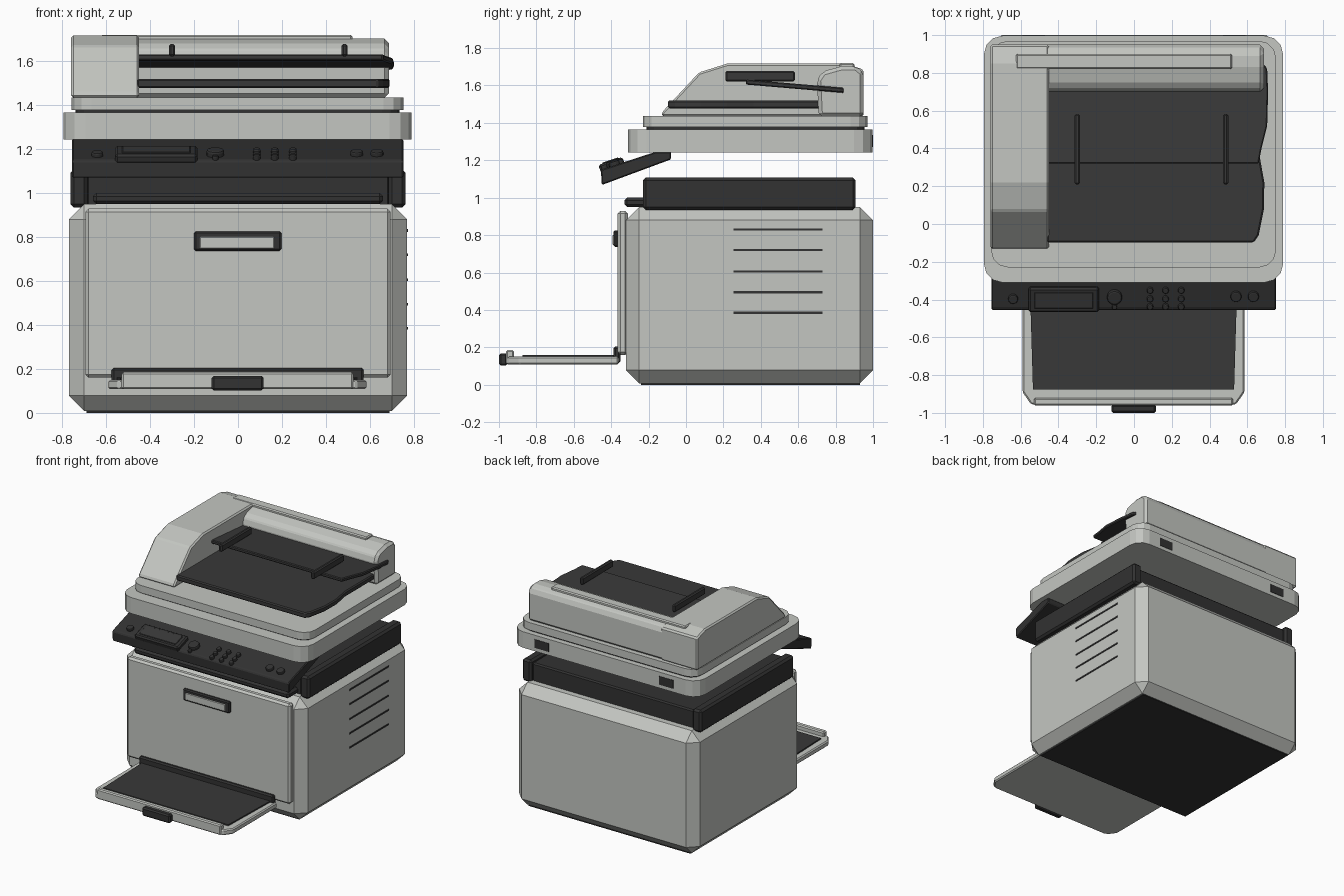
import bpy, bmesh, math
from mathutils import Matrix, Vector

if "Cube" in bpy.data.objects:
    bpy.data.objects.remove(bpy.data.objects["Cube"])


def material(name, c):
    m = bpy.data.materials.new(name)
    m.diffuse_color = (*c, 1)
    m.use_nodes = True
    m.node_tree.nodes["Principled BSDF"].inputs["Base Color"].default_value = m.diffuse_color
    return m


LIGHT = material("light_grey", (0.55, 0.565, 0.535))
DARK = material("charcoal", (0.04, 0.04, 0.04))
BLACK = material("dark_charcoal", (0.032, 0.032, 0.032))


def finish(name, bm, mat, bevel=0, segs=1, smooth=False):
    bmesh.ops.recalc_face_normals(bm, faces=bm.faces)
    if bevel:
        edges = [e for e in bm.edges if e.calc_face_angle(0) > 0.5]
        bmesh.ops.bevel(bm, geom=edges, offset=bevel, segments=segs,
                        profile=0.5, affect='EDGES', clamp_overlap=True)
    me = bpy.data.meshes.new(name)
    bm.to_mesh(me)
    bm.free()
    me.materials.append(mat)
    ob = bpy.data.objects.new(name, me)
    bpy.context.collection.objects.link(ob)
    return ob


def prism(name, pts, lo, hi, mat, bevel=0, segs=1, axis='Z', lift=None):
    """Extrude an outline: XY outline along Z, or YZ outline along X."""
    bm = bmesh.new()
    put = (lambda p, t: (p[0], p[1], t)) if axis == 'Z' else (lambda p, t: (t, p[0], p[1]))
    a = [bm.verts.new(put(p, lo)) for p in pts]
    b = [bm.verts.new(put(p, hi)) for p in pts]
    n = len(pts)
    bm.faces.new(a[::-1])
    bm.faces.new(b)
    for i in range(n):
        j = (i + 1) % n
        bm.faces.new((a[i], a[j], b[j], b[i]))
    if lift:
        for v in bm.verts:
            v.co.z += lift(v.co)
    return finish(name, bm, mat, bevel, segs)


def box(name, x, y, z, mat, bevel=0, segs=1):
    pts = [(x[0], y[0]), (x[1], y[0]), (x[1], y[1]), (x[0], y[1])]
    return prism(name, pts, z[0], z[1], mat, bevel, segs)


def rounded(x0, x1, y0, y1, r, steps=3):
    pts = []
    for k, (cx, cy) in enumerate([(x1 - r, y1 - r), (x0 + r, y1 - r), (x0 + r, y0 + r), (x1 - r, y0 + r)]):
        for i in range(steps + 1):
            a = math.pi / 2 * (k + i / steps)
            pts.append((cx + r * math.cos(a), cy + r * math.sin(a)))
    return pts


# Main body, base plate and side vents
box("body", (-0.77, 0.77), (-0.32, 1.0), (0.008, 0.95), LIGHT, 0.07)
box("base_plate", (-0.69, 0.69), (-0.24, 0.93), (0, 0.012), BLACK)
for i, z in enumerate((0.83, 0.72, 0.605, 0.495, 0.385)):
    box(f"side_vent_{i}", (0.765, 0.774), (0.255, 0.73), (z - 0.006, z + 0.006), BLACK)

# Front door with handle
box("front_door", (-0.695, 0.695), (-0.365, -0.31), (0.16, 0.93), LIGHT, 0.015)
box("door_handle_frame", (-0.2, 0.197), (-0.387, -0.36), (0.737, 0.826), BLACK, 0.008)
box("door_handle_inset", (-0.175, 0.165), (-0.392, -0.38), (0.747, 0.802), LIGHT, 0.004)

# Dark collar above the body
box("collar_core", (-0.69, 0.69), (-0.21, 0.885), (0.93, 1.085), BLACK, 0.01)
for s, side in ((-1, "left"), (1, "right")):
    xs = sorted((s * 0.685, s * 0.762))
    box(f"collar_rail_{side}", xs, (-0.23, 0.907), (0.935, 1.107), BLACK, 0.015)
box("collar_front_lip", (-0.66, 0.66), (-0.33, -0.2), (0.95, 1.0), BLACK, 0.015)

# Paper output tray, folded down at the front
outline = [(-0.59, -0.36), (-0.59, -0.89), (-0.545, -0.955), (0.54, -0.955), (0.585, -0.89), (0.585, -0.36)]
prism("front_tray", outline, 0.108, 0.15, LIGHT, 0.008)
prism("tray_sheet", [(-0.55, -0.37), (-0.535, -0.875), (0.53, -0.875), (0.545, -0.37)], 0.14, 0.16, DARK)
box("tray_hinge_bar", (-0.575, 0.572), (-0.388, -0.35), (0.115, 0.205), BLACK, 0.01)
box("tray_front_rail", (-0.53, 0.525), (-0.962, -0.92), (0.108, 0.185), LIGHT, 0.008)
box("tray_pull_tab", (-0.12, 0.117), (-1.0, -0.955), (0.102, 0.168), BLACK, 0.01)

# Sloped control panel
prism("control_panel", [(-0.45, 1.068), (-0.455, 1.145), (-0.44, 1.155), (-0.16, 1.246), (-0.08, 1.246),
                        (-0.08, 1.205)], -0.755, 0.752, BLACK, 0.006, 1, 'X')
TILT = math.atan(0.339)


def on_panel(ob, x, y, up=0):
    """Place a part, modelled at the origin, on the sloping panel face."""
    ob.data.transform(Matrix.Translation((x, y, 1.152 + 0.339 * (y + 0.455)))
                      @ Matrix.Rotation(TILT, 4, 'X') @ Matrix.Translation((0, 0, up)))


def button(name, x, y, r, h):
    bm = bmesh.new()
    bmesh.ops.create_cone(bm, cap_ends=True, segments=16, radius1=r, radius2=r, depth=h * 2)
    ob = finish(name, bm, BLACK, h * 0.4, 2)
    on_panel(ob, x, y)


on_panel(box("display_frame", (-0.187, 0.187), (-0.068, 0.068), (-0.02, 0.026), BLACK, 0.01), -0.372, -0.396)
on_panel(box("display_screen", (-0.155, 0.155), (-0.045, 0.045), (0, 0.031), DARK, 0.003), -0.372, -0.396)
button("small_button", -0.64, -0.395, 0.026, 0.018)
button("dial", -0.103, -0.385, 0.04, 0.025)
button("dial_pointer", -0.103, -0.438, 0.014, 0.015)
for i, x in enumerate((0.085, 0.167, 0.25)):
    for j, y in enumerate((-0.35, -0.395, -0.436)):
        button(f"key_{i}_{j}", x, y, 0.017, 0.018)
for i, x in enumerate((0.54, 0.632)):
    button(f"start_button_{i}", x, -0.382, 0.029, 0.018)

# Scanner bed, seam, lid and rear hinges
prism("scanner_bed", rounded(-0.795, 0.79, -0.31, 0.997, 0.1), 1.243, 1.366, LIGHT)
prism("lid_seam", rounded(-0.74, 0.735, -0.21, 0.955, 0.08), 1.36, 1.385, BLACK)
prism("scanner_lid", rounded(-0.757, 0.752, -0.23, 0.97, 0.09), 1.378, 1.436, LIGHT, )
for s, side in ((-1, "left"), (1, "right")):
    box(f"rear_hinge_{side}", (s * 0.53 - 0.06, s * 0.53 + 0.06), (0.99, 1.0), (1.27, 1.335), BLACK)

# Document feeder: tall left housing and rear housing
prism("feeder_left_housing", [(-0.13, 1.434), (-0.13, 1.455), (0.07, 1.67), (0.22, 1.717), (0.85, 1.717), (0.95, 1.685),
                              (0.95, 1.434)], -0.76, -0.45, LIGHT, 0.025, 1, 'X')
prism("feeder_rear_housing", [(0.71, 1.434), (0.70, 1.63), (0.73, 1.675), (0.83, 1.703), (0.91, 1.703), (0.95, 1.67),
                              (0.95, 1.434)], -0.5, 0.687, LIGHT, 0.02, 1, 'X')
box("feeder_top_strip", (-0.625, 0.52), (0.82, 0.9), (1.69, 1.72), LIGHT, 0.008)

# Feeder paper trays with wavy right edge, and paper guides
prism("lower_feeder_tray", [(-0.46, -0.097), (0.635, -0.097), (0.66, -0.06), (0.688, 0.08), (0.69, 0.22), (0.665, 0.36),
                            (0.665, 0.72), (-0.46, 0.72)], 1.478, 1.52, DARK, 0.008)
prism("upper_feeder_tray", [(-0.46, 0.32), (0.66, 0.32), (0.675, 0.4), (0.705, 0.52), (0.71, 0.7), (0.705, 0.82),
                            (0.69, 0.845), (-0.46, 0.845)], 1.605, 1.632, DARK, 0.006, 1, 'Z',
      lambda p: -0.085 * (p.y - 0.32))
for i, x in enumerate((-0.3, 0.485)):
    box(f"paper_guide_{i}", (x - 0.014, x + 0.014), (0.21, 0.582), (1.622, 1.678), DARK, 0.008)
